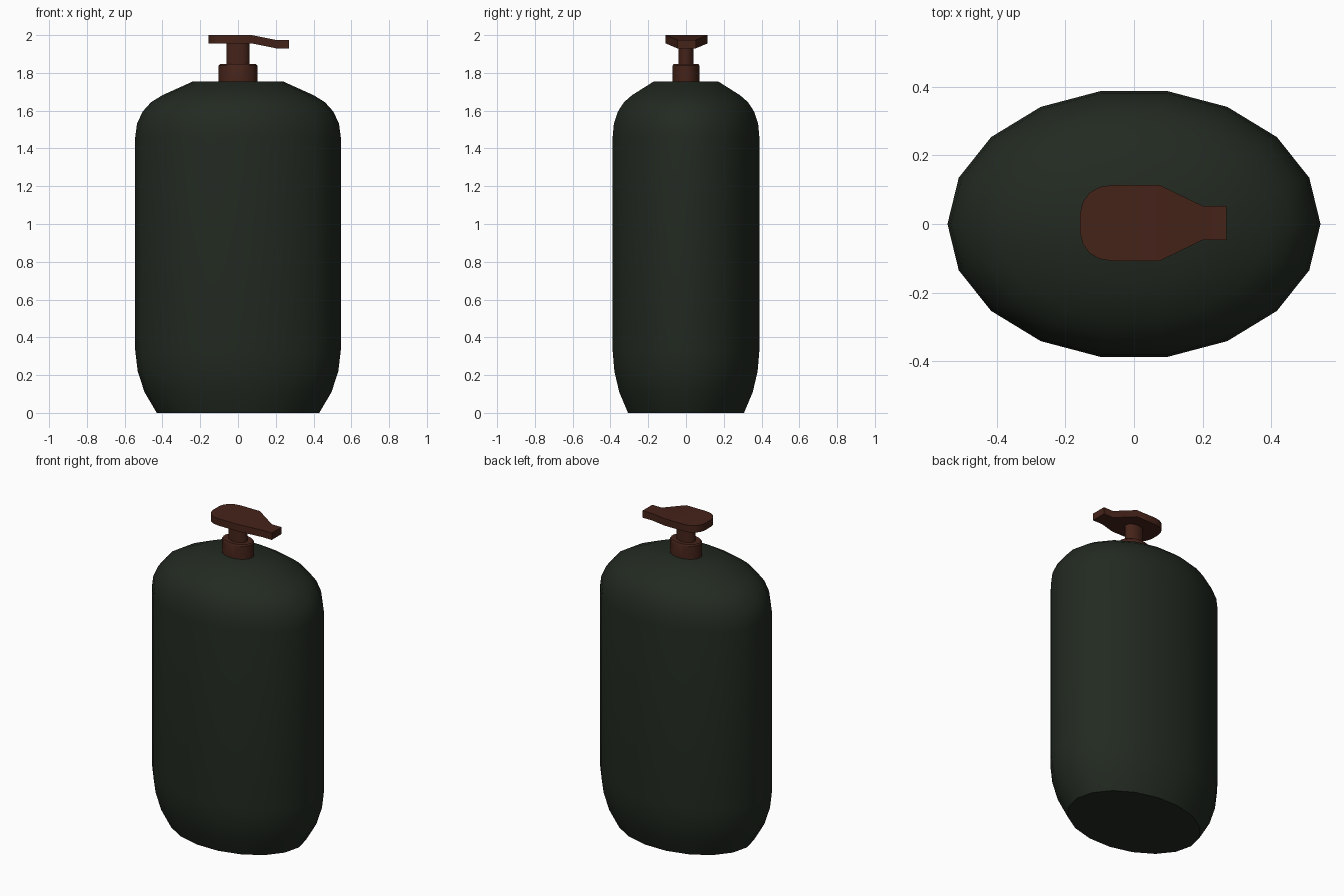
import bpy, bmesh, math

if "Cube" in bpy.data.objects:
    bpy.data.objects.remove(bpy.data.objects["Cube"])


def material(name, color):
    m = bpy.data.materials.new(name)
    m.diffuse_color = color
    m.use_nodes = True
    m.node_tree.nodes["Principled BSDF"].inputs["Base Color"].default_value = m.diffuse_color
    return m


def finish(name, bm, mat):
    bmesh.ops.recalc_face_normals(bm, faces=bm.faces)
    mesh = bpy.data.meshes.new(name)
    bm.to_mesh(mesh)
    bm.free()
    obj = bpy.data.objects.new(name, mesh)
    bpy.context.collection.objects.link(obj)
    mesh.materials.append(mat)
    bpy.ops.object.select_all(action='DESELECT')
    obj.select_set(True)
    bpy.context.view_layer.objects.active = obj
    bpy.ops.object.shade_smooth_by_angle(angle=math.radians(32))
    return obj


def oval_lathe(name, profile, ratio, sides, mat):
    """Stack of oval rings (half width x, height z), capped at both ends."""
    bm = bmesh.new()
    rings = []
    for r, z in profile:
        rings.append([bm.verts.new((r * math.cos(2 * math.pi * i / sides),
                                    r * ratio * math.sin(2 * math.pi * i / sides), z))
                      for i in range(sides)])
    for a, b in zip(rings, rings[1:]):
        for i in range(sides):
            j = (i + 1) % sides
            bm.faces.new((a[i], a[j], b[j], b[i]))
    bm.faces.new(rings[0])
    bm.faces.new(rings[-1])
    return finish(name, bm, mat)


green = material("dark_green", (0.016, 0.023, 0.015, 1))
brown = material("brown", (0.06, 0.017, 0.01, 1))

# Bottle body: 18-sided oval with tapered base and rounded shoulders
oval_lathe("bottle_body", [
    (0.43, 0), (0.495, 0.11), (0.531, 0.22), (0.544, 0.33), (0.544, 1.46),
    (0.535, 1.53), (0.505, 1.595), (0.46, 1.645), (0.40, 1.682), (0.238, 1.755),
], 0.725, 18, green)

# Pump collar and stem
oval_lathe("pump_collar", [(0.102, 1.75), (0.102, 1.838), (0.095, 1.846)], 0.71, 18, brown)
oval_lathe("pump_stem", [(0.061, 1.84), (0.061, 1.965)], 0.68, 18, brown)

# Pump head: stations along x (x, half width, top height), with a lowered spout
stations = [(-0.157, 0.03, 2), (-0.149, 0.062, 2), (-0.13, 0.088, 2), (-0.1, 0.105, 2),
            (-0.06, 0.111, 2), (0.074, 0.111, 2), (0.202, 0.049, 1.974), (0.27, 0.049, 1.974)]
thick, yc = 0.044, 0.003
bm = bmesh.new()
loops = [[bm.verts.new((x, yc + sy * w, z - d))
          for sy, d in ((-1, 0), (1, 0), (1, thick), (-1, thick))] for x, w, z in stations]
for a, b in zip(loops, loops[1:]):
    for i in range(4):
        j = (i + 1) % 4
        bm.faces.new((a[i], a[j], b[j], b[i]))
bm.faces.new(loops[0])
bm.faces.new(loops[-1])
finish("pump_head", bm, brown)
